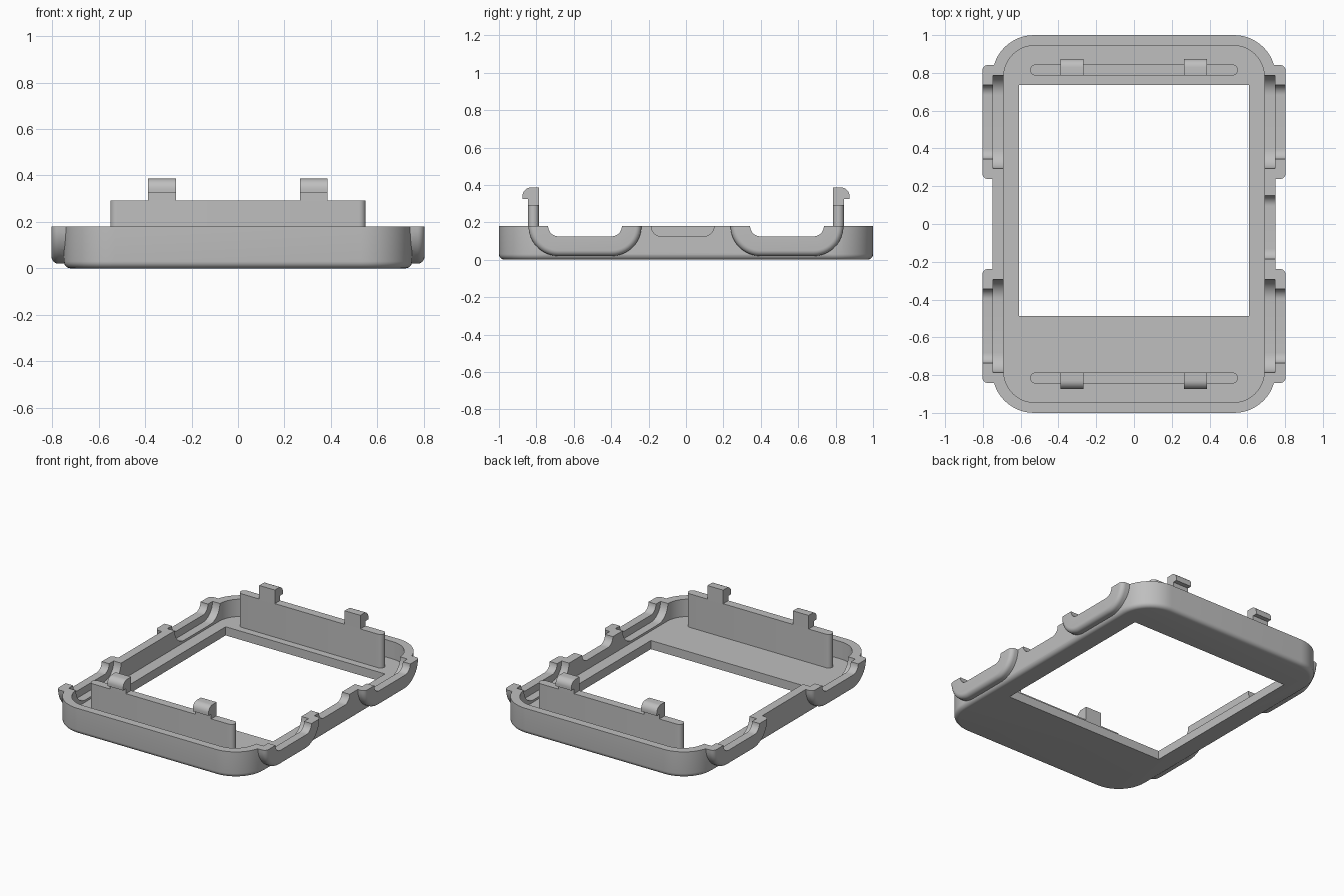
import bpy, bmesh
from math import sin, cos, pi

cube = bpy.data.objects.get("Cube")
if cube:
    bpy.data.objects.remove(cube, do_unlink=True)

grey = bpy.data.materials.new("plain_grey")
grey.use_nodes = True
grey.diffuse_color = (0.52, 0.52, 0.52, 1)
grey.node_tree.nodes["Principled BSDF"].inputs["Base Color"].default_value = (0.52, 0.52, 0.52, 1)

RIM = 0.18      # height of the rim
FLOOR = 0.06    # thickness of the floor
EDGE = 0.03     # radius of the rounded edges


def loft(name, rings):
    """Closed solid through rings that all have the same number of points."""
    bm = bmesh.new()
    rows = [[bm.verts.new(p) for p in ring] for ring in rings]
    count = len(rows[0])
    for a, b in zip(rows, rows[1:]):
        for i in range(count):
            j = (i + 1) % count
            bm.faces.new((a[i], a[j], b[j], b[i]))
    bm.faces.new(rows[0])
    bm.faces.new(rows[-1])
    bmesh.ops.recalc_face_normals(bm, faces=bm.faces)
    mesh = bpy.data.meshes.new(name)
    bm.to_mesh(mesh)
    bm.free()
    mesh.materials.append(grey)
    ob = bpy.data.objects.new(name, mesh)
    bpy.context.collection.objects.link(ob)
    return ob


def arc(cx, cy, r, start, end, steps=12):
    return [(cx + r * cos(start + (end - start) * i / steps),
             cy + r * sin(start + (end - start) * i / steps)) for i in range(steps + 1)]


def rounded_rect(hx, hy, r, z, cx=0, cy=0, steps=12):
    points = []
    for k, (sx, sy) in enumerate(((1, 1), (-1, 1), (-1, -1), (1, -1))):
        points += arc(cx + sx * (hx - r), cy + sy * (hy - r), r, k * pi / 2, (k + 1) * pi / 2, steps)
    return [(x, y, z) for x, y in points]


def trough(x, cy, flat, r, top=None):
    """U-shaped section facing sideways, with its arcs centred on the rim."""
    points = arc(cy - flat, RIM, r, pi, 1.5 * pi) + arc(cy + flat, RIM, r, 1.5 * pi, 2 * pi)
    if top:
        points += [(cy + flat + r, top), (cy - flat - r, top)]
    return [(x, y, z) for y, z in points]


def box(name, x0, x1, y0, y1, z0, z1):
    return loft(name, [[(x0, y0, z), (x1, y0, z), (x1, y1, z), (x0, y1, z)] for z in (z0, z1)])


def combine(target, other, operation):
    mod = target.modifiers.new("combine", 'BOOLEAN')
    mod.operation = operation
    mod.solver = 'EXACT'
    mod.object = other
    bpy.context.view_layer.objects.active = target
    bpy.ops.object.modifier_apply(modifier=mod.name)
    bpy.data.objects.remove(other, do_unlink=True)


def smooth(ob):
    bpy.ops.object.select_all(action='DESELECT')
    ob.select_set(True)
    bpy.context.view_layer.objects.active = ob
    bpy.ops.object.shade_smooth_by_angle(angle=pi / 6)


# Tray with a rounded lower edge
quarter = [i * pi / 12 for i in range(7)]
rings = []
for a in quarter:
    inset = EDGE * (1 - sin(a))
    rings.append(rounded_rect(0.75 - inset, 1 - inset, 0.22 - inset, EDGE * (1 - cos(a))))
rings.append(rounded_rect(0.75, 1, 0.22, RIM))
tray = loft("tray", rings)

# Hollow inside and window in the floor
combine(tray, loft("hollow", [rounded_rect(0.69, 0.945, 0.165, z) for z in (FLOOR, 0.4)]), 'DIFFERENCE')
combine(tray, box("window", -0.61, 0.61, -0.487, 0.736, -0.1, 0.3), 'DIFFERENCE')

# Four rounded side lugs
LUG_Y, LUG_FLAT = 0.54, 0.142
corners = [(sx, sy) for sx in (-1, 1) for sy in (-1, 1)]
for sx, sy in corners:
    rings = [trough(sx * 0.72, sy * LUG_Y, LUG_FLAT, 0.16)]
    for a in quarter:
        rings.append(trough(sx * (0.803 - EDGE + EDGE * sin(a)), sy * LUG_Y, LUG_FLAT,
                            0.16 - EDGE * (1 - cos(a))))
    combine(tray, loft("lug", rings), 'UNION')

# Stepped troughs through the lugs: deep in the wall, shallow in the lug
for sx, sy in corners:
    for x0, x1, r in ((0.67, 0.746, 0.105), (0.74, 0.85, 0.055)):
        cutter = loft("trough", [trough(sx * x, sy * LUG_Y, LUG_FLAT, r, 0.3) for x in (x0, x1)])
        combine(tray, cutter, 'DIFFERENCE')

# Shallow notch in the left wall
combine(tray, loft("notch", [trough(x, -0.018, 0.113, 0.055, 0.3) for x in (0.67, 0.85)]), 'DIFFERENCE')
smooth(tray)

# Upright panels with snap hooks at both ends
for side, sy in (("front", -1), ("back", 1)):
    panel = loft(side + "_panel", [rounded_rect(0.55, 0.029, 0.0285, z, 0, sy * 0.815, 6)
                                   for z in (FLOOR - 0.01, 0.292)])
    smooth(panel)
    profile = [(0.786, 0.285), (0.844, 0.285), (0.844, 0.325), (0.874, 0.325)]
    profile += arc(0.829, 0.341, 0.045, 0, pi / 2, 8) + [(0.786, 0.386)]
    for label, cx in (("right", -0.328), ("left", 0.326)):
        hook = loft(side + "_" + label + "_hook",
                    [[(x, sy * y, z) for y, z in profile] for x in (cx - 0.06, cx + 0.06)])
        smooth(hook)
